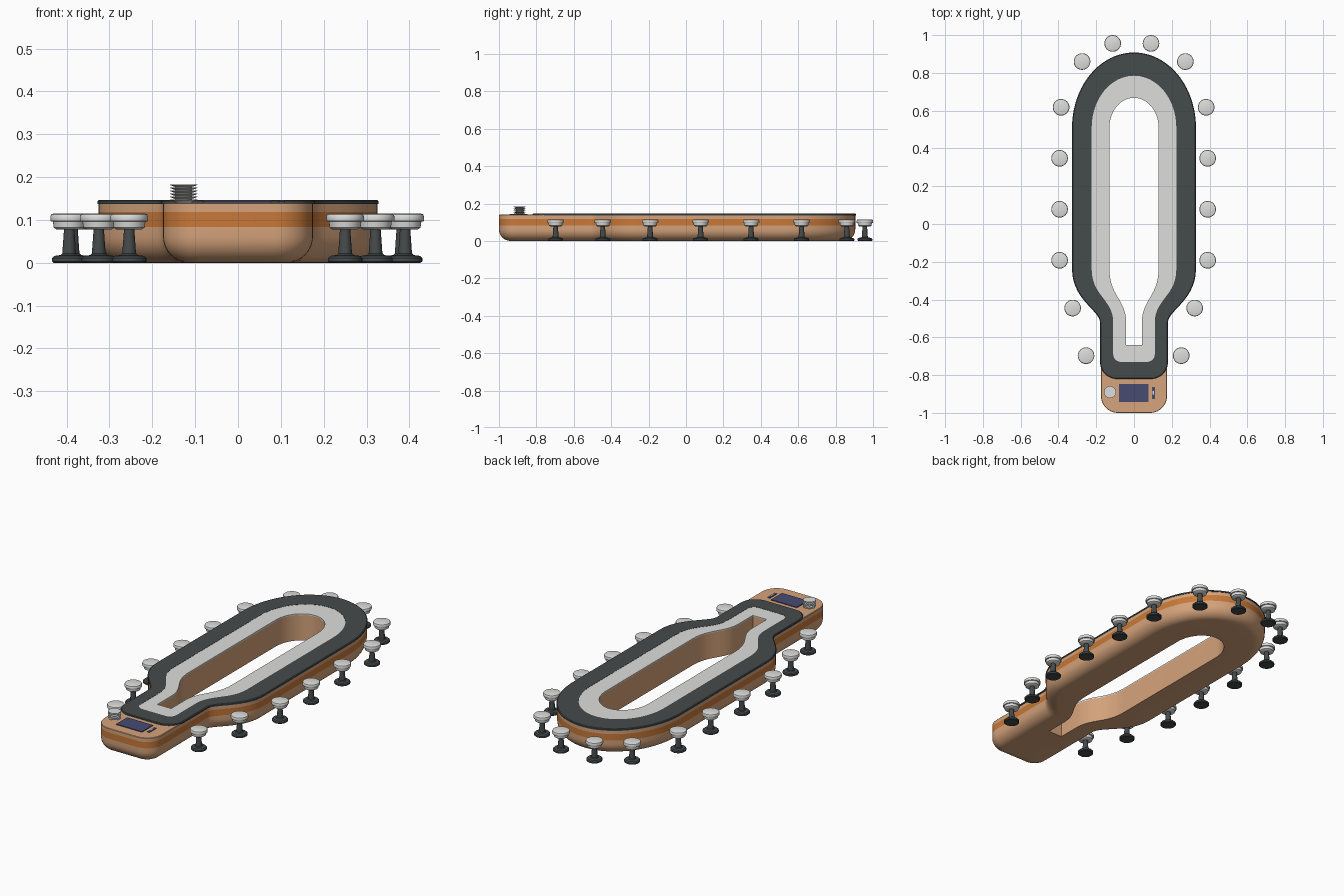
import bpy, bmesh, math
from mathutils import Vector

if "Cube" in bpy.data.objects:
    bpy.data.objects.remove(bpy.data.objects["Cube"])


def material(name, rgb):
    m = bpy.data.materials.new(name)
    m.diffuse_color = (*rgb, 1)
    m.use_nodes = True
    m.node_tree.nodes["Principled BSDF"].inputs["Base Color"].default_value = m.diffuse_color
    return m


TAN = material("tan wood", (0.67, 0.37, 0.20))
ORANGE = material("orange band", (0.58, 0.19, 0.04))
DARK = material("dark slate", (0.06, 0.07, 0.072))
GREY = material("light grey", (0.73, 0.73, 0.72))
NAVY = material("navy panel", (0.065, 0.07, 0.17))


def finish(name, bm, mats, angle=35):
    bmesh.ops.recalc_face_normals(bm, faces=bm.faces)
    me = bpy.data.meshes.new(name)
    bm.to_mesh(me)
    bm.free()
    for m in mats:
        me.materials.append(m)
    me.shade_smooth()
    me.set_sharp_from_angle(angle=math.radians(angle))
    ob = bpy.data.objects.new(name, me)
    bpy.context.collection.objects.link(ob)
    return ob


def outline(w, top, neck, bottom, r, h1=-0.38, h2=-0.40):
    """Closed keyhole outline: domed top, straight sides, S-curve to a neck."""
    cy, half = 0.51, []
    for i in range(21):
        a = math.pi / 2 * (1 - i / 20)
        half.append((w * math.cos(a), cy + (top - cy) * math.sin(a)))
    for i in range(15):
        t = i / 14
        s = 1 - t
        k = (s**3, 3 * s * s * t, 3 * s * t * t, t**3)
        half.append((k[0] * w + k[1] * w + k[2] * neck + k[3] * neck,
                     k[0] * -0.24 + k[1] * h1 + k[2] * h2 + k[3] * -0.52))
    if r:
        for i in range(11):
            a = math.pi / 2 * i / 10
            half.append((neck - r + r * math.cos(a), bottom + r - r * math.sin(a)))
    else:
        half.append((neck, bottom))
    half[0] = (0, top)
    return half + [(-x, y) for x, y in reversed(half[1:])]


def inset(pts, d):
    """Move a clockwise outline inward by d."""
    out, n = [], len(pts)
    for i in range(n):
        a, p, b = (Vector(pts[(i + k) % n]) for k in (-1, 0, 1))
        e1, e2 = (p - a).normalized(), (b - p).normalized()
        n1, n2 = Vector((e1.y, -e1.x)), Vector((e2.y, -e2.x))
        m = (n1 + n2).normalized()
        out.append(p + m * d / max(m.dot(n1), 0.5))
    return out


def ring_solid(name, outer, profile, inner, mats, band=None):
    """Solid between an outer outline with a wall profile and an inner hole."""
    bm = bmesh.new()

    def loop(pts, z):
        return [bm.verts.new((p[0], p[1], z)) for p in pts]

    def wall(a, b, mi=0):
        for i in range(len(a)):
            j = (i + 1) % len(a)
            bm.faces.new((a[i], a[j], b[j], b[i])).material_index = mi

    loops = [loop(inset(outer, d), z) for d, z in profile]
    for k in range(len(loops) - 1):
        zm = (profile[k][1] + profile[k + 1][1]) / 2
        wall(loops[k], loops[k + 1], int(bool(band) and band[0] < zm < band[1]))
    lo, hi = loop(inner, profile[0][1]), loop(inner, profile[-1][1])
    wall(lo, hi)
    for pair in ((loops[0], lo), (loops[-1], hi)):
        edges = [bm.edges.get((l[i], l[(i + 1) % len(l)]))
                 for l in pair for i in range(len(l))]
        bmesh.ops.triangle_fill(bm, edges=edges, use_beauty=True)
    return finish(name, bm, mats)


def lathe(name, profile, mat, seg=32):
    """Solid of revolution around z with capped ends."""
    bm = bmesh.new()
    rings = [[bm.verts.new((r * math.cos(math.tau * i / seg), r * math.sin(math.tau * i / seg), z))
              for i in range(seg)] for r, z in profile]
    for a, b in zip(rings, rings[1:]):
        for i in range(seg):
            j = (i + 1) % seg
            bm.faces.new((a[i], a[j], b[j], b[i]))
    bm.faces.new(rings[0])
    bm.faces.new(rings[-1])
    return finish(name, bm, [mat])


def plate(name, x0, x1, y0, y1, z0, z1, mat):
    bm = bmesh.new()
    bmesh.ops.create_cube(bm, size=1)
    for v in bm.verts:
        v.co = ((x0 + x1) / 2 + v.co.x * (x1 - x0), (y0 + y1) / 2 + v.co.y * (y1 - y0),
                (z0 + z1) / 2 + v.co.z * (z1 - z0))
    return finish(name, bm, [mat])


# counter body with rounded underside and orange band
hole = outline(0.130, 0.668, 0.042, -0.64, 0)
middle = outline(0.224, 0.785, 0.110, -0.73, 0.04)
body = outline(0.325, 0.905, 0.175, -1.0, 0.09, -0.40, -0.46)
R = 0.062
profile = [(R - R * math.sin(a), R - R * math.cos(a))
           for a in (math.pi / 2 * i / 8 for i in range(9))]
profile += [(0, 0.083), (0, 0.118), (0, 0.138), (0.002, 0.14)]
ring_solid("counter_body", body, profile, hole, [TAN, ORANGE], (0.083, 0.118))

# dark outer countertop and light inner worktop
edge = outline(0.328, 0.908, 0.180, -0.82, 0.09, -0.40, -0.46)
ring_solid("outer_countertop", edge, [(0, 0.137), (0, 0.144), (0.004, 0.147)], middle, [DARK])
ring_solid("inner_worktop", middle, [(0, 0.137), (0, 0.146)], hole, [GREY])

# end shelf: panels and a stack of plates
plate("large_panel", -0.08, 0.077, -0.943, -0.848, 0.138, 0.144, NAVY)
plate("small_panel", 0.095, 0.110, -0.926, -0.863, 0.138, 0.143, NAVY)
plate("small_panel_inlay", 0.099, 0.106, -0.902, -0.885, 0.140, 0.1445, GREY)
stack = [(0.018, 0.14)]
for i in range(6):
    z = 0.142 + i * 0.007
    stack += [(0.020, z), (0.032, z + 0.0045), (0.032, z + 0.0058), (0.020, z + 0.0058)]
lathe("plate_stack", stack, GREY).location = (-0.127, -0.89, 0)

# bar stools: right x, left x, y
spots = [(0.090, -0.113, 0.956), (0.272, -0.275, 0.860), (0.382, -0.386, 0.618),
         (0.390, -0.394, 0.348), (0.390, -0.394, 0.078), (0.390, -0.394, -0.192),
         (0.321, -0.325, -0.445), (0.250, -0.254, -0.697)]
seat = lathe("stool_seat", [(0.010, 0.077), (0.030, 0.078), (0.036, 0.082), (0.038, 0.096),
                            (0.043, 0.097), (0.044, 0.099), (0.044, 0.108), (0.042, 0.113),
                            (0.036, 0.115)], GREY)
stand = lathe("stool_stand", [(0.036, 0.0), (0.040, 0.003), (0.040, 0.011), (0.035, 0.016),
                              (0.020, 0.018), (0.016, 0.022), (0.012, 0.079)], DARK)
first = True
for xr, xl, y in spots:
    for x in (xr, xl):
        for src in (seat, stand):
            ob = src if first else src.copy()
            if not first:
                bpy.context.collection.objects.link(ob)
            ob.location = (x, y, 0)
        first = False
